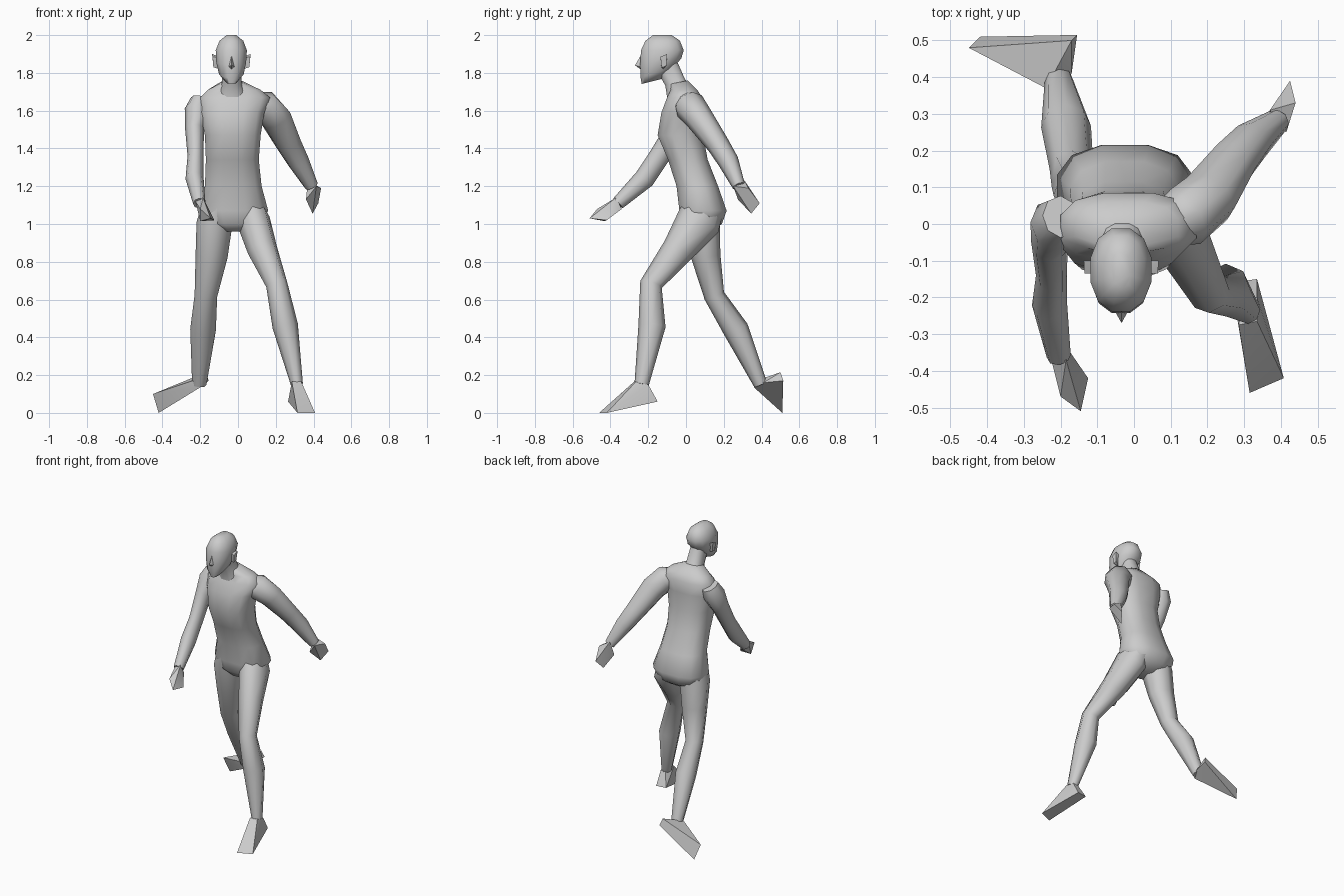
import bpy, bmesh, math
from mathutils import Vector


def finish(name, bm, angle):
    bmesh.ops.recalc_face_normals(bm, faces=bm.faces)
    me = bpy.data.meshes.new(name)
    bm.to_mesh(me)
    bm.free()
    ob = bpy.data.objects.new(name, me)
    bpy.context.collection.objects.link(ob)
    bpy.ops.object.select_all(action='DESELECT')
    bpy.context.view_layer.objects.active = ob
    ob.select_set(True)
    bpy.ops.object.shade_smooth_by_angle(angle=math.radians(angle))
    return ob


def loft(name, rings, angle=70):
    """Skin a list of point rings and cap both ends."""
    bm = bmesh.new()
    vs = [[bm.verts.new(p) for p in r] for r in rings]
    n = len(vs[0])
    for a, b in zip(vs, vs[1:]):
        for i in range(n):
            j = (i + 1) % n
            bm.faces.new((a[i], a[j], b[j], b[i]))
    bm.faces.new(vs[0])
    bm.faces.new(vs[-1])
    return finish(name, bm, angle)


def boxed(z, x0, x1, y0, y1, slope=0, n=12, e=0.8):
    """Rounded level ring fitting the given x and y limits, tilted by slope."""
    pts = []
    for i in range(n):
        t = 2 * math.pi * (i + 0.5) / n
        c, s = math.cos(t), math.sin(t)
        k = math.cos(math.pi / n) ** e
        c = math.copysign(abs(c) ** e, c) / k
        s = math.copysign(abs(s) ** e, s) / k
        dy = (y1 - y0) / 2 * s
        pts.append(Vector(((x0 + x1) / 2 + (x1 - x0) / 2 * c,
                           (y0 + y1) / 2 + dy, z + slope * dy)))
    return pts


def limb(name, path, n=8):
    """Tube through (x, y, z, sideways radius, depth radius)."""
    cs = [Vector(p[:3]) for p in path]
    rings = []
    for i, p in enumerate(path):
        t = (cs[min(i + 1, len(cs) - 1)] - cs[max(i - 1, 0)]).normalized()
        side = (Vector((1, 0, 0)) - t * t.x).normalized()
        up = t.cross(side)
        rings.append([cs[i] + side * p[3] * math.cos(2 * math.pi * k / n)
                      + up * p[4] * math.sin(2 * math.pi * k / n) for k in range(n)])
    return loft(name, rings)


def hull(name, pts, angle=40):
    bm = bmesh.new()
    for p in pts:
        bm.verts.new(p)
    r = bmesh.ops.convex_hull(bm, input=bm.verts)
    junk = {v for v in r["geom_interior"] + r["geom_unused"]
            if isinstance(v, bmesh.types.BMVert)}
    bmesh.ops.delete(bm, geom=list(junk), context='VERTS')
    return finish(name, bm, angle)


# torso from crotch to collar
loft("torso", [boxed(*r) for r in (
    (0.96, -0.08, 0.03, 0.01, 0.13),
    (1.00, -0.17, 0.12, -0.025, 0.19),
    (1.07, -0.21, 0.16, -0.035, 0.215),
    (1.20, -0.175, 0.125, -0.05, 0.17),
    (1.34, -0.17, 0.11, -0.095, 0.115),
    (1.47, -0.175, 0.12, -0.15, 0.09),
    (1.59, -0.20, 0.14, -0.13, 0.085),
    (1.67, -0.20, 0.17, -0.10, 0.085),
    (1.71, -0.16, 0.12, -0.08, 0.06),
    (1.75, -0.09, 0.03, -0.09, 0.01, 0.2))])

# neck and head
loft("neck", [boxed(*r) for r in (
    (1.68, -0.11, 0.05, -0.10, 0.06, 0.1),
    (1.75, -0.085, 0.02, -0.11, -0.005, 0.3),
    (1.83, -0.08, 0.015, -0.15, -0.045, 0.5))])
loft("head", [boxed(*r, e=0.9) for r in (
    (1.755, -0.065, -0.005, -0.235, -0.125, 0.25),
    (1.80, -0.10, 0.03, -0.24, -0.07, 0.3),
    (1.86, -0.115, 0.043, -0.243, -0.025, 0.15),
    (1.92, -0.118, 0.047, -0.238, -0.012),
    (1.97, -0.098, 0.028, -0.215, -0.032),
    (2.00, -0.06, -0.01, -0.175, -0.075))])
hull("nose", [(-0.034, -0.27, 1.84), (-0.056, -0.23, 1.83), (-0.012, -0.23, 1.83),
              (-0.034, -0.235, 1.90), (-0.034, -0.235, 1.815)])
for s, name in ((-1, "right_ear"), (1, "left_ear")):
    hull(name, [(-0.035 + s * x, y, z) for x, y, z in (
        (0.065, -0.135, 1.88), (0.065, -0.12, 1.82), (0.095, -0.13, 1.83),
        (0.102, -0.10, 1.90), (0.10, -0.135, 1.885), (0.075, -0.10, 1.89),
        (0.095, -0.105, 1.835))])

# arms: left swings back, right swings forward
limb("left_arm", [(0.08, 0.0, 1.64, 0.06, 0.06), (0.14, 0.02, 1.625, 0.085, 0.085),
                  (0.20, 0.07, 1.56, 0.085, 0.075), (0.27, 0.17, 1.42, 0.068, 0.06),
                  (0.32, 0.225, 1.33, 0.058, 0.055), (0.39, 0.28, 1.20, 0.036, 0.034)])
limb("right_arm", [(-0.20, 0.02, 1.66, 0.05, 0.06), (-0.215, 0.0, 1.60, 0.068, 0.075),
                   (-0.23, -0.05, 1.50, 0.05, 0.06), (-0.225, -0.14, 1.36, 0.042, 0.055),
                   (-0.23, -0.22, 1.24, 0.048, 0.055), (-0.205, -0.36, 1.11, 0.033, 0.036)])
hull("left_hand", [(0.425, 0.39, 1.11), (0.44, 0.33, 1.19), (0.395, 0.345, 1.055),
                   (0.36, 0.275, 1.13), (0.415, 0.25, 1.20), (0.37, 0.31, 1.23)])
hull("right_hand", [(-0.20, -0.47, 1.08), (-0.145, -0.51, 1.03), (-0.125, -0.42, 1.02),
                    (-0.20, -0.43, 1.015), (-0.225, -0.37, 1.12), (-0.18, -0.34, 1.08),
                    (-0.185, -0.37, 1.14)])

# legs: left steps forward, right trails
limb("left_leg", [(0.06, 0.10, 1.08, 0.07, 0.10), (0.08, 0.07, 1.02, 0.09, 0.12),
                  (0.13, -0.045, 0.86, 0.08, 0.085), (0.205, -0.185, 0.68, 0.057, 0.06),
                  (0.25, -0.18, 0.46, 0.068, 0.072), (0.312, -0.235, 0.15, 0.032, 0.038)])
limb("right_leg", [(-0.11, 0.07, 1.10, 0.08, 0.10), (-0.125, 0.08, 1.00, 0.095, 0.10),
                   (-0.14, 0.105, 0.83, 0.085, 0.078), (-0.17, 0.15, 0.62, 0.06, 0.055),
                   (-0.185, 0.265, 0.44, 0.068, 0.068), (-0.205, 0.395, 0.15, 0.038, 0.036)])

# wedge feet
hull("left_foot", [(0.265, -0.16, 0.06), (0.335, -0.15, 0.06), (0.315, -0.46, 0.0),
                   (0.408, -0.42, 0.0), (0.285, -0.275, 0.165), (0.335, -0.265, 0.165),
                   (0.30, -0.20, 0.15), (0.335, -0.20, 0.15)], 25)
hull("right_foot", [(-0.17, 0.50, 0.215), (-0.155, 0.515, 0.17), (-0.45, 0.48, 0.10),
                    (-0.42, 0.51, 0.0), (-0.24, 0.37, 0.17), (-0.20, 0.36, 0.135),
                    (-0.17, 0.41, 0.16), (-0.20, 0.43, 0.18)], 25)
